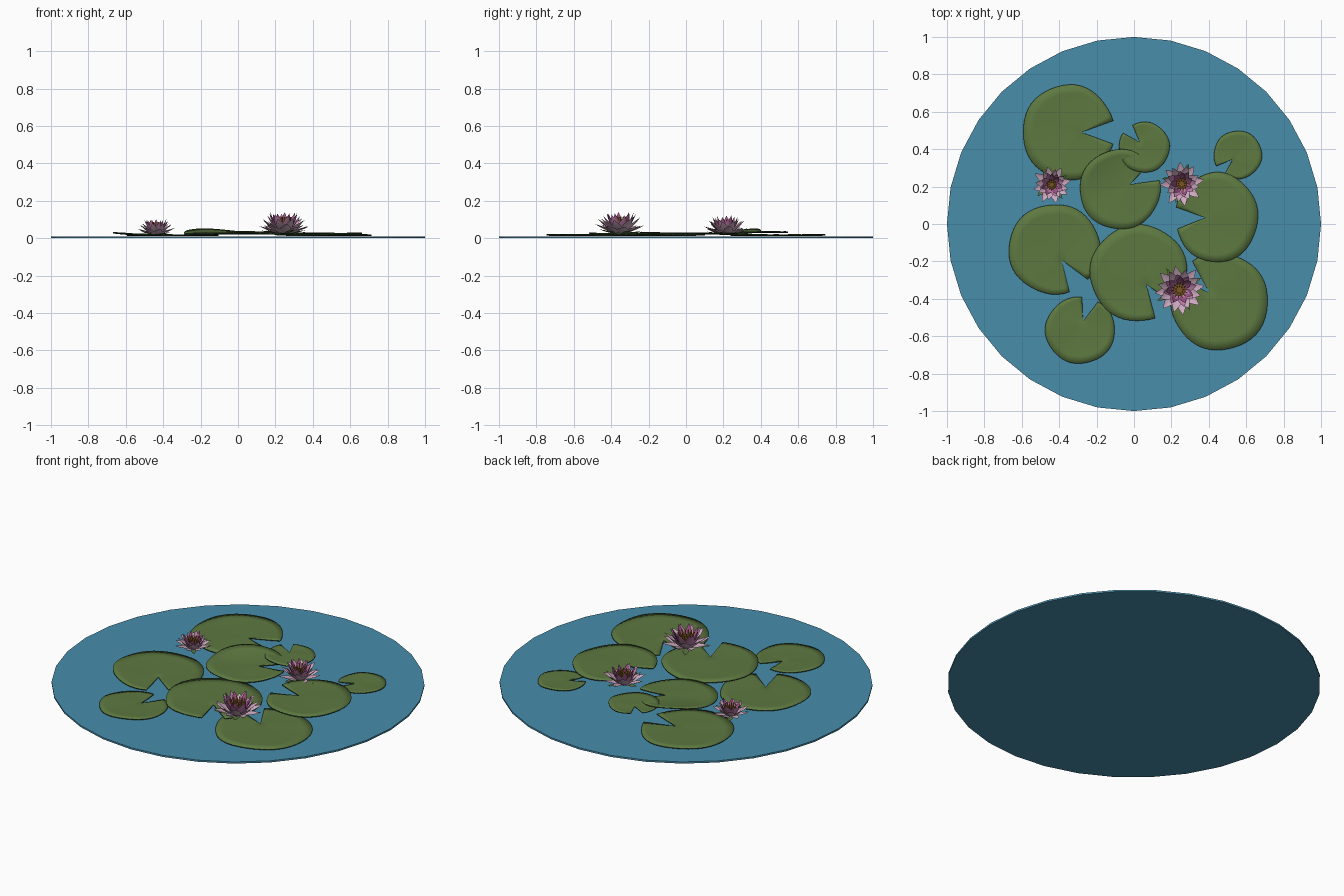
import bpy
import bmesh
import random
from math import sin, cos, pi, radians
from mathutils import Matrix, Vector

random.seed(4)
if "Cube" in bpy.data.objects:
    bpy.data.objects.remove(bpy.data.objects["Cube"], do_unlink=True)


def material(name, r, g, b):
    m = bpy.data.materials.new(name)
    m.use_nodes = True
    m.diffuse_color = (r, g, b, 1)
    m.node_tree.nodes["Principled BSDF"].inputs["Base Color"].default_value = (r, g, b, 1)
    return m


WATER = material("water blue", 0.065, 0.27, 0.41)
LEAF = material("leaf green", 0.11, 0.19, 0.052)
UNDER = material("dark leaf green", 0.035, 0.07, 0.025)
PALE = material("pale pink", 0.62, 0.40, 0.53)
PINK = material("pink", 0.52, 0.22, 0.41)
DEEP = material("deep magenta", 0.36, 0.09, 0.25)
GOLD = material("stamen gold", 0.50, 0.25, 0.03)
BROWN = material("heart brown", 0.20, 0.09, 0.02)


def finish(bm, name, mats, smooth=True):
    me = bpy.data.meshes.new(name)
    bm.to_mesh(me)
    bm.free()
    for m in mats:
        me.materials.append(m)
    ob = bpy.data.objects.new(name, me)
    bpy.context.collection.objects.link(ob)
    for p in me.polygons:
        p.use_smooth = smooth
    return ob


# Pond surface: a thin 32-sided disc
bm = bmesh.new()
bmesh.ops.create_cone(bm, cap_ends=True, segments=32, radius1=1, radius2=1, depth=0.01,
                      matrix=Matrix.Translation((0, 0, 0.005)))
finish(bm, "water", [WATER], smooth=False)


# Lily pad: rings fanned out from the notch tip to a notched oval outline
def lily_pad(name, x, y, rx, ry, notch, z, lift=0, lift_dir=0):
    bm = bmesh.new()
    face_dir, gap = radians(notch), radians(14)
    steps, rings = 44, 6
    tip = Vector((cos(face_dir) * rx, sin(face_dir) * ry, 0)) * 0.28
    phase = random.uniform(0, 2 * pi)
    centre = bm.verts.new((x + tip.x, y + tip.y, z))
    previous = None
    for i in range(steps + 1):
        a = face_dir + gap + (2 * pi - 2 * gap) * i / steps
        wobble = 1 + 0.012 * sin(5 * a + phase)
        edge = Vector((cos(a) * rx, sin(a) * ry, 0)) * wobble
        row = [centre]
        for k in range(1, rings + 1):
            t = k / rings
            p = tip.lerp(edge, t)
            h = z + 0.003 * t ** 4 + 0.002 * t * sin(3 * a + phase)
            h += lift * t * t * max(0, cos(a - radians(lift_dir))) ** 2
            row.append(bm.verts.new((x + p.x, y + p.y, h)))
        if previous:
            bm.faces.new((centre, previous[1], row[1]))
            for k in range(1, rings):
                bm.faces.new((previous[k], previous[k + 1], row[k + 1], row[k]))
        previous = row
    ob = finish(bm, name, [LEAF, UNDER])
    # Thickness with a dark rim and underside
    mod = ob.modifiers.new("thickness", "SOLIDIFY")
    mod.thickness = 0.006
    mod.offset = -1
    mod.material_offset = 1
    mod.material_offset_rim = 1
    bpy.ops.object.select_all(action="DESELECT")
    ob.select_set(True)
    bpy.context.view_layer.objects.active = ob
    bpy.ops.object.shade_smooth_by_angle(angle=radians(40))


lily_pad("pad_back_right", -0.35, 0.49, 0.245, 0.255, 0, 0.018)
lily_pad("pad_back_small", 0.055, 0.41, 0.135, 0.135, 132, 0.034)
lily_pad("pad_back_left_small", 0.555, 0.37, 0.128, 0.128, 222, 0.018)
lily_pad("pad_middle", -0.075, 0.185, 0.215, 0.213, 27, 0.026, 0.022, 115)
lily_pad("pad_left", 0.442, 0.035, 0.22, 0.24, 181, 0.026)
lily_pad("pad_right", -0.425, -0.135, 0.245, 0.24, 303, 0.018, 0.012, 180)
lily_pad("pad_centre", 0.025, -0.262, 0.26, 0.258, 304, 0.026)
lily_pad("pad_front_left", 0.457, -0.415, 0.26, 0.26, 138, 0.018)
lily_pad("pad_front_right", -0.288, -0.568, 0.186, 0.178, 73, 0.018)


# Petal: a pointed, cupped blade that curls upward along its length
def add_petal(bm, turn, elevation, length, width, start, index):
    profile = [0.35, 0.72, 1.0, 0.88, 0.5, 0.0]
    spin = Matrix.Rotation(turn, 3, "Z")
    out, up = start, 0.0
    rows = []
    n = len(profile) - 1
    for i, w in enumerate(profile):
        a = radians(elevation) + 0.35 * (i / n - 0.5)
        half = w * width / 2
        cup = half * 0.4
        if i == n:
            pts = [(out, 0, up)]
        else:
            pts = [(out - sin(a) * cup, s * half, up + cos(a) * cup) for s in (-1, 1)]
            pts.insert(1, (out, 0, up))
        rows.append([bm.verts.new(spin @ Vector(p)) for p in pts])
        out += cos(a) * length / n
        up += sin(a) * length / n
    for a, b in zip(rows, rows[1:]):
        for s in range(2):
            quad = (a[s], b[s], b[s + 1], a[s + 1]) if len(b) == 3 else (a[s], b[0], a[s + 1])
            bm.faces.new(quad).material_index = index


# Petal rings: count, elevation, length, width, base radius, material, twist
RINGS = [(4, 12, 0.82, 0.26, 0.12, 3, 0.4),
         (8, 22, 0.93, 0.40, 0.12, 0, 0.0),
         (8, 42, 0.90, 0.38, 0.14, 0, 0.39),
         (8, 58, 0.86, 0.34, 0.16, 1, 0.1),
         (7, 70, 0.86, 0.30, 0.20, 2, 0.5)]


def water_lily(name, x, y, size, z, turn):
    place = Matrix.Translation((x, y, z)) @ Matrix.Rotation(turn, 4, "Z") @ Matrix.Scale(size, 4)
    bm = bmesh.new()
    for count, elev, length, width, start, index, twist in RINGS:
        for i in range(count):
            add_petal(bm, twist + 2 * pi * i / count + random.uniform(-0.08, 0.08),
                      elev + random.uniform(-4, 4), length * random.uniform(0.94, 1.05),
                      width, start, index)
    bm.transform(place)
    finish(bm, name + "_petals", [PALE, PINK, DEEP, LEAF])

    # Brown heart with slim golden stamens around it
    bm = bmesh.new()
    bmesh.ops.create_cone(bm, cap_ends=True, segments=12, radius1=0.16, radius2=0.24, depth=0.4,
                          matrix=Matrix.Translation((0, 0, 0.2)))
    for f in bm.faces:
        f.material_index = 1
    for count, radius, lean in ((14, 0.24, 0.35), (9, 0.14, 0.15)):
        for i in range(count):
            m = (Matrix.Rotation(2 * pi * i / count, 4, "Z")
                 @ Matrix.Translation((radius, 0, 0.45)) @ Matrix.Rotation(lean, 4, "Y"))
            bmesh.ops.create_cone(bm, cap_ends=True, segments=5, radius1=0.03, radius2=0.015,
                                  depth=0.4, matrix=m)
    bm.transform(place)
    finish(bm, name + "_stamens", [GOLD, BROWN], smooth=False)


water_lily("small_lily", -0.44, 0.21, 0.105, 0.018, 0.2)
water_lily("back_lily", 0.255, 0.215, 0.122, 0.02, 0.9)
water_lily("front_lily", 0.243, -0.352, 0.14, 0.024, 0.1)
